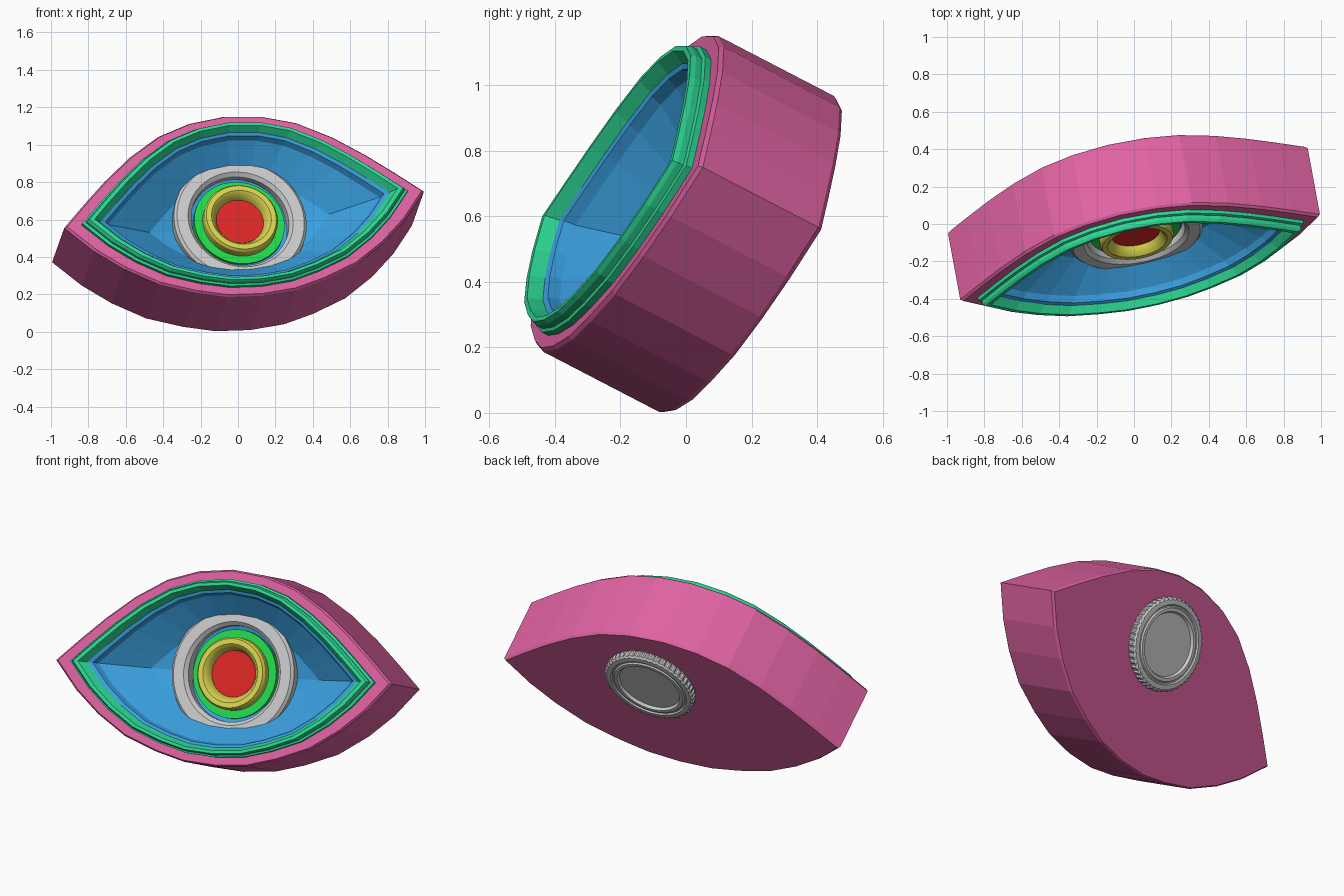
import bpy, bmesh, math
from mathutils import Vector, Matrix

if "Cube" in bpy.data.objects:
    bpy.data.objects.remove(bpy.data.objects["Cube"])


def material(name, r, g, b):
    def lin(c):
        c /= 255
        return c / 12.92 if c <= 0.04045 else ((c + 0.055) / 1.055) ** 2.4
    m = bpy.data.materials.new(name)
    m.diffuse_color = (lin(r), lin(g), lin(b), 1)
    m.use_nodes = True
    m.node_tree.nodes["Principled BSDF"].inputs["Base Color"].default_value = m.diffuse_color
    return m


PINK = material("pink", 224, 99, 163)
TEAL = material("teal", 46, 218, 150)
BLUE = material("blue", 58, 160, 224)
WHITE = material("light_grey", 204, 204, 204)
LIME = material("lime_green", 34, 218, 76)
YELLOW = material("yellow", 218, 213, 80)
RED = material("red", 222, 38, 38)

# Tilted frame: X along the eye, Y up its face, Z out of the front; origin on the front face
U = Vector((0.968, 0.229, 0.098)).normalized()
W = Vector((0.163, -0.876, 0.455))
W = (W - U * W.dot(U)).normalized()
V = W.cross(U)
DEPTH = 0.428
ORIGIN = Vector((0, 0, 0.56)) + W * DEPTH / 2
FRAME = Matrix((U, V, W)).transposed().to_4x4()
FRAME.translation = ORIGIN

# Almond outline, right half mirrored to the left
UPPER = [(0, .562), (.2, .54), (.38, .482), (.56, .375), (.72, .25), (.86, .125)]
LOWER = [(0, .519), (.19, .505), (.36, .46), (.55, .388), (.72, .277), (.86, .155)]
right = UPPER + [(.993, 0)] + [(x, -y) for x, y in reversed(LOWER)]
ALMOND = right + [(-x, y) for x, y in reversed(right[1:-1])]


def almond(scale, w):
    return [(x * scale, y * scale, w) for x, y in ALMOND]


def ring(r, w, n=48, tooth=0.0, centre=(0, 0)):
    pts = []
    for i in range(n):
        a = 2 * math.pi * i / n
        rr = r - (tooth if i % 4 > 1 else 0)
        pts.append((centre[0] + rr * math.cos(a), centre[1] + rr * math.sin(a), w))
    return pts


def skin(name, loops, mat, closed=False, caps=(True, True), smooth=False, face_front=False):
    """Bridge equal-sized loops into one surface."""
    bm = bmesh.new()
    rows = [[bm.verts.new(p) for p in loop] for loop in loops]
    pairs = list(zip(rows, rows[1:]))
    if closed:
        pairs.append((rows[-1], rows[0]))
    n = len(rows[0])
    for a, b in pairs:
        for i in range(n):
            j = (i + 1) % n
            bm.faces.new((a[i], a[j], b[j], b[i]))
    if not closed:
        for row, cap in zip((rows[0], rows[-1]), caps):
            if cap:
                bm.faces.new(row)
    bmesh.ops.recalc_face_normals(bm, faces=bm.faces)
    if face_front and sum(f.normal.z * f.calc_area() for f in bm.faces) < 0:
        bmesh.ops.reverse_faces(bm, faces=bm.faces)
    mesh = bpy.data.meshes.new(name)
    bm.to_mesh(mesh)
    bm.free()
    mesh.materials.append(mat)
    ob = bpy.data.objects.new(name, mesh)
    bpy.context.collection.objects.link(ob)
    ob.matrix_world = FRAME
    if smooth:
        bpy.ops.object.select_all(action='DESELECT')
        ob.select_set(True)
        bpy.context.view_layer.objects.active = ob
        bpy.ops.object.shade_smooth_by_angle(angle=math.radians(30))
    return ob


# Almond case: bevelled back, side wall, bevelled front, hollow recess
skin("case", [almond(s, w) for s, w in (
    (.987, -DEPTH), (1, -DEPTH + .013), (1, -.013), (.985, 0),
    (.84, 0), (.84, -.35))], PINK)

# Raised frame with a small outer step and sloping inner wall
skin("rim_frame", [almond(s, w) for s, w in (
    (.905, -.01), (.905, .02), (.885, .025), (.885, .045), (.872, .06),
    (.842, .06), (.80, .015), (.80, -.02))], TEAL, closed=True)

# Concave bowl
skin("bowl", [almond(s, w) for s, w in (
    (.81, .02), (.775, .01), (.755, -.025), (.5, -.17), (.25, -.22))],
    BLUE, caps=(False, True), face_front=True)

# Round parts of the eye
skin("eyeball_ring", [ring(r, w) for r, w in (
    (.36, -.24), (.36, -.14), (.345, -.125), (.285, -.125), (.265, -.145), (.265, -.24))],
    WHITE, closed=True, smooth=True)
skin("iris_disc", [ring(.245, -.24), ring(.245, -.165)], LIME, smooth=True)
skin("pupil_collar", [ring(r, w) for r, w in (
    (.2, -.23), (.2, -.115), (.19, -.1), (.162, -.1), (.15, -.11), (.128, -.15), (.128, -.23))],
    YELLOW, closed=True, smooth=True)
skin("pupil_disc", [ring(.13, -.23), ring(.13, -.15)], RED, smooth=True)

# Knurled round cap on the back
C = (.10, .165)
N = 192
skin("back_cap", [ring(r, -DEPTH - h, N, t, C) for r, h, t in (
    (.255, -.02, 0), (.255, .006, 0), (.262, .008, .008), (.262, .04, .008),
    (.25, .05, .004), (.222, .052, 0), (.216, .044, 0), (.208, .044, 0),
    (.202, .052, 0), (.184, .052, 0), (.176, .036, 0))], WHITE, smooth=True)
